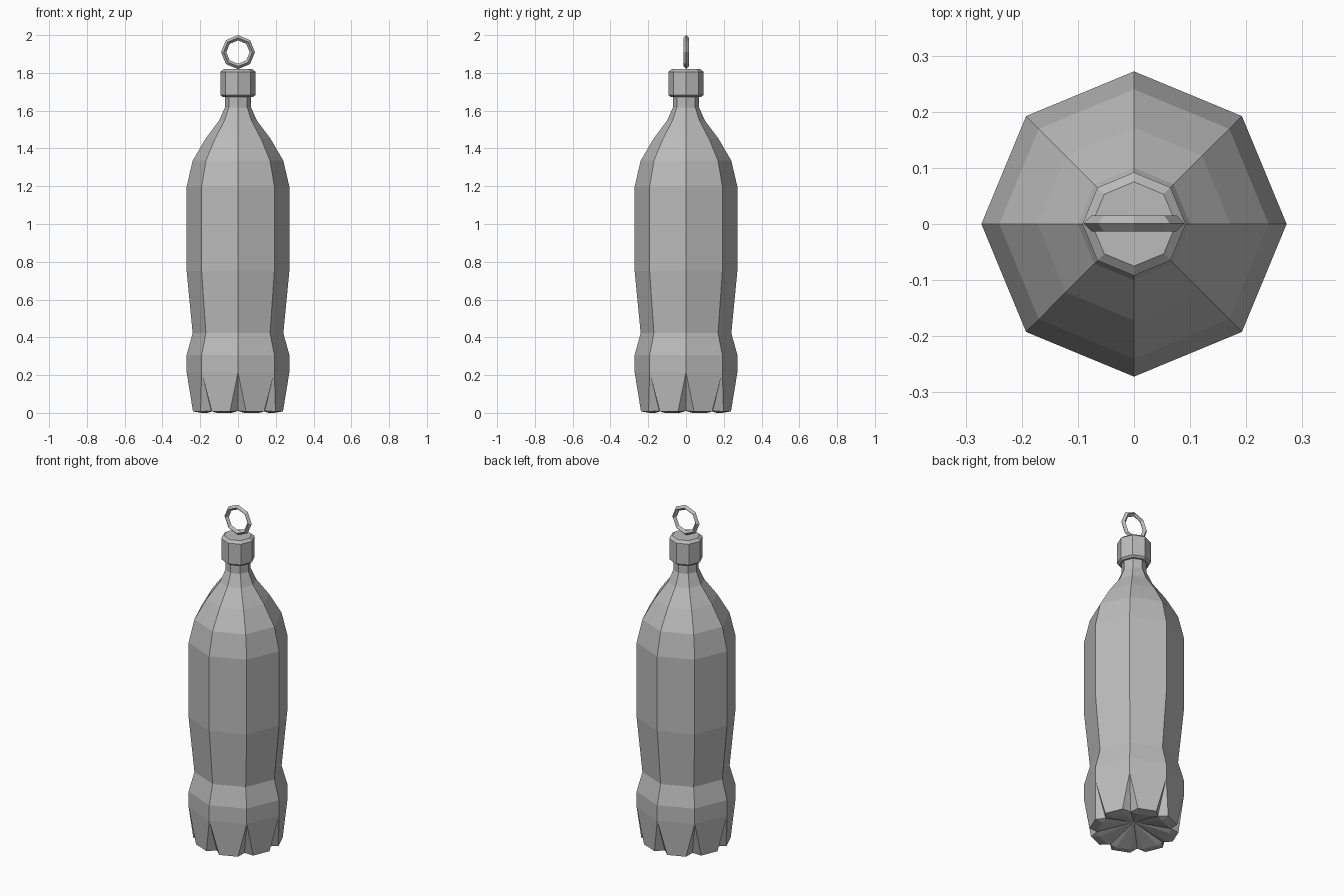
import bpy, bmesh
from math import cos, sin, pi, radians

cube = bpy.data.objects.get("Cube")
if cube:
    bpy.data.objects.remove(cube, do_unlink=True)

SIDES = 8
STEP = 2 * pi / SIDES

grey = bpy.data.materials.new("plain grey")
grey.use_nodes = True
grey.diffuse_color = (0.5, 0.5, 0.5, 1)
grey.node_tree.nodes["Principled BSDF"].inputs["Base Color"].default_value = (0.5, 0.5, 0.5, 1)


def polar(bm, r, angle, z):
    return bm.verts.new((r * cos(angle), r * sin(angle), z))


def ring(bm, r, z):
    return [polar(bm, r, i * STEP, z) for i in range(SIDES)]


def lathe(bm, profile):
    """Rings joined from the bottom up; returns all rings."""
    rings = [ring(bm, r, z) for r, z in profile]
    for low, high in zip(rings, rings[1:]):
        for i in range(SIDES):
            j = (i + 1) % SIDES
            bm.faces.new((low[i], low[j], high[j], high[i]))
    return rings


def finish(bm, name):
    bmesh.ops.recalc_face_normals(bm, faces=bm.faces)
    mesh = bpy.data.meshes.new(name)
    bm.to_mesh(mesh)
    bm.free()
    mesh.materials.append(grey)
    obj = bpy.data.objects.new(name, mesh)
    bpy.context.collection.objects.link(obj)
    return obj


# Bottle body with its waist, shoulder and neck
bm = bmesh.new()
rings = lathe(bm, [(0.272, 0.215), (0.272, 0.307), (0.24, 0.422), (0.272, 0.752),
                   (0.272, 1.198), (0.24, 1.335), (0.172, 1.452), (0.1, 1.548),
                   (0.069, 1.618), (0.069, 1.69)])
bm.faces.new(rings[-1])

# Feet: one tapered panel per side, with a groove at every corner
rim = rings[0]
valley = [polar(bm, 0.2, i * STEP, 0.01) for i in range(SIDES)]
centre = bm.verts.new((0, 0, 0.06))
inset = radians(10)
for i in range(SIDES):
    j = (i + 1) % SIDES
    a, b = i * STEP + inset, (i + 1) * STEP - inset
    outer_a, outer_b = polar(bm, 0.242, a, 0.008), polar(bm, 0.242, b, 0.008)
    inner_a, inner_b = polar(bm, 0.195, a, 0), polar(bm, 0.195, b, 0)
    for face in ((rim[i], outer_a, outer_b, rim[j]),
                 (outer_a, inner_a, inner_b, outer_b),
                 (rim[i], valley[i], outer_a), (valley[i], inner_a, outer_a),
                 (rim[j], outer_b, valley[j]), (valley[j], outer_b, inner_b),
                 (centre, inner_b, inner_a),
                 (centre, inner_a, valley[i]), (centre, valley[j], inner_b)):
        bm.faces.new(face)
finish(bm, "bottle_body")

# Screw cap with bevelled rims
bm = bmesh.new()
rings = lathe(bm, [(0.08, 1.672), (0.092, 1.682), (0.092, 1.806), (0.075, 1.82)])
bm.faces.new(rings[0])
bm.faces.new(rings[-1])
finish(bm, "cap")

# Hanging ring standing on the cap
bpy.ops.mesh.primitive_torus_add(major_segments=SIDES, minor_segments=4,
                                 major_radius=0.076, minor_radius=0.014,
                                 location=(0, 0.001, 1.91), rotation=(pi / 2, 0, 0))
hoop = bpy.context.object
hoop.name = "hanging_ring"
hoop.data.materials.append(grey)
for poly in hoop.data.polygons:
    poly.use_smooth = False
